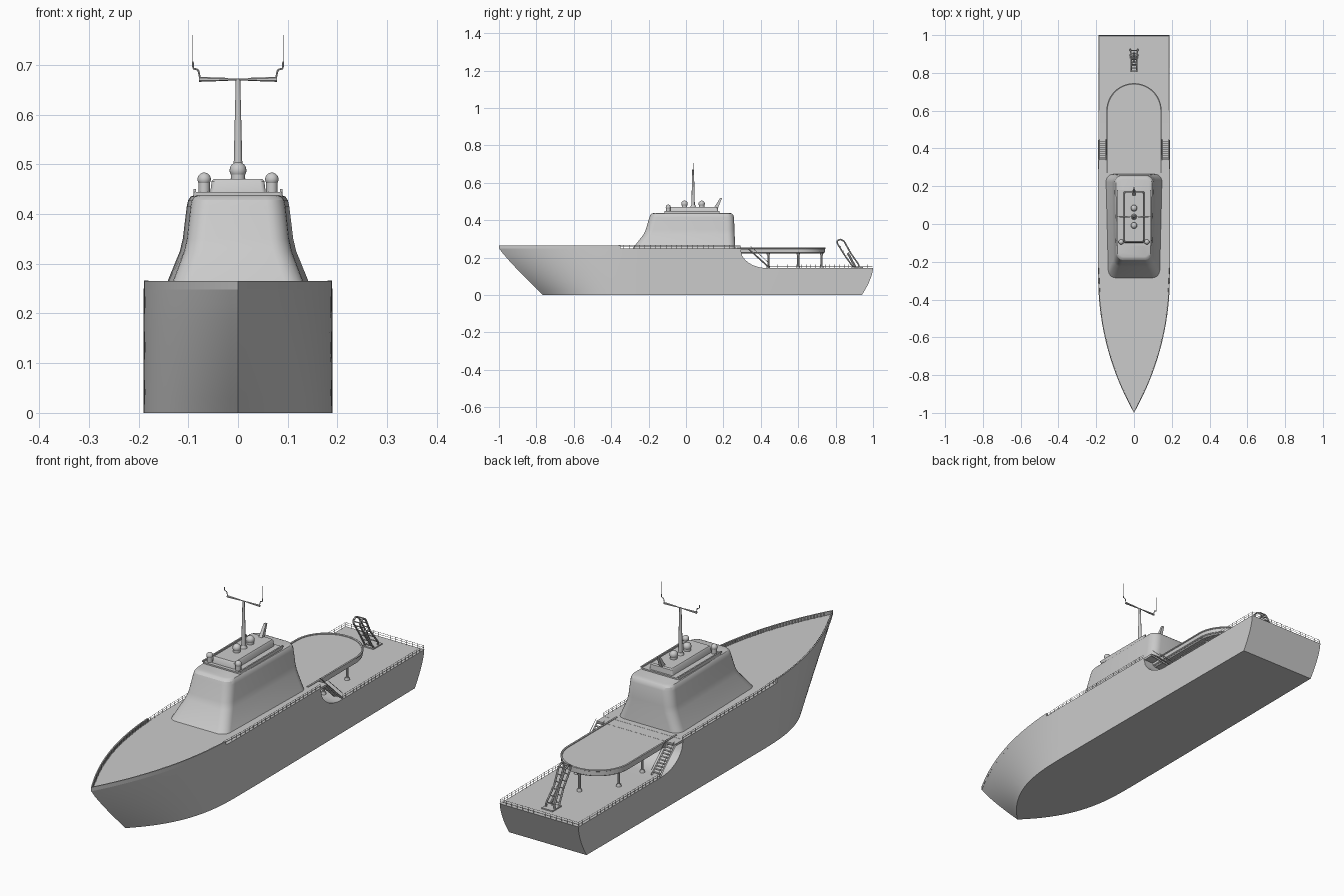
import bpy, bmesh, math
from mathutils import Vector, Matrix

if "Cube" in bpy.data.objects:
    bpy.data.objects.remove(bpy.data.objects["Cube"])


def finish(name, bm, angle=32):
    bmesh.ops.remove_doubles(bm, verts=bm.verts, dist=1e-5)
    bmesh.ops.recalc_face_normals(bm, faces=bm.faces)
    me = bpy.data.meshes.new(name)
    bm.to_mesh(me)
    bm.free()
    ob = bpy.data.objects.new(name, me)
    bpy.context.collection.objects.link(ob)
    bpy.ops.object.select_all(action='DESELECT')
    ob.select_set(True)
    bpy.context.view_layer.objects.active = ob
    bpy.ops.object.shade_smooth_by_angle(angle=math.radians(angle))
    return ob


def loft(name, rings, angle=32):
    bm = bmesh.new()
    vs = [[bm.verts.new(p) for p in r] for r in rings]
    n = len(rings[0])
    for a, b in zip(vs, vs[1:]):
        for i in range(n):
            j = (i + 1) % n
            bm.faces.new((a[i], a[j], b[j], b[i]))
    bm.faces.new(vs[0])
    bm.faces.new(vs[-1])
    return finish(name, bm, angle)


def bar(bm, p, q, r, r2=None, seg=6):
    p, q = Vector(p), Vector(q)
    d = q - p
    m = Matrix.Translation((p + q) / 2) @ d.to_track_quat('Z', 'Y').to_matrix().to_4x4()
    bmesh.ops.create_cone(bm, cap_ends=True, segments=seg, radius1=r,
                          radius2=r if r2 is None else r2, depth=d.length, matrix=m)


def block(bm, lo, hi):
    lo, hi = Vector(lo), Vector(hi)
    bmesh.ops.create_cube(bm, size=1, matrix=Matrix.Translation((lo + hi) / 2) @ Matrix.Diagonal((*(hi - lo), 1)))


def path(bm, pts, r, seg=6):
    for p, q in zip(pts, pts[1:]):
        bar(bm, p, q, r, seg=seg)


def rounded(w, y0, y1, r, z, taper=0.0, n=6):
    pts = []
    for cx, cy, a0 in ((w - r, y1 - r, 0), (r - w, y1 - r, 90), (r - w, y0 + r, 180), (w - r, y0 + r, 270)):
        for i in range(n + 1):
            a = math.radians(a0 + 90 * i / n)
            x, y = cx + r * math.cos(a), cy + r * math.sin(a)
            pts.append((x * (1 - taper * (y1 - y) / (y1 - y0)), y, z))
    return pts


# Hull: sections lofted from bow to stern, with a lower aft deck
def sheer(y):
    q = min(max((y - 0.29) / 0.14, 0), 1)
    return 0.145 + 0.105 * (1 - math.sqrt(1 - (1 - q) ** 2)) if q > 0 else 0.25


def half_width(y, p=2.2):
    t = min(max((y + 1) / 0.75, 0), 1)
    return 0.19 * (1 - (1 - t) ** p)


def section(y):
    right, levels = [], 8
    for k in range(levels + 1):
        z = sheer(y) * (1 - k / levels)
        low = 1 - z / 0.25
        yy = y + 0.235 * low ** 1.1 * max(0, (-0.2 - y) / 0.8)
        yy -= 0.06 * max(0, 1 - z / 0.145) ** 1.6 * max(0, (y - 0.7) / 0.3)
        w = half_width(y, 2.2 + 0.7 * low) - 0.006 * low * max(0, y)
        right.append((w, yy, z))
    return right + [(-x, yy, z) for x, yy, z in reversed(right)]


stations = [-1 + 0.025 * i for i in range(33)] + [-0.1, 0.1, 0.289]
stations += [0.29 + 0.01 * i for i in range(15)] + [0.55, 0.7, 0.8, 0.9, 1.0]
loft("hull", [section(y) for y in stations])

# Bow bulwark with close ribs on the inside
bm = bmesh.new()
edge = [-1 + 0.013 * i for i in range(51)]
for s in (1, -1):
    prev = None
    for y in edge:
        w = half_width(y)
        inner = max(w - 0.005, 0)
        cur = [bm.verts.new((s * x, y, z)) for x, z in ((w, 0.248), (w, 0.265), (inner, 0.265), (inner, 0.248))]
        if prev:
            for i in range(4):
                bm.faces.new((prev[i], prev[(i + 1) % 4], cur[(i + 1) % 4], cur[i]))
        prev = cur
        if y > -0.97:
            block(bm, (s * inner - 0.003, y - 0.001, 0.249), (s * inner + 0.003, y + 0.001, 0.264))
    bm.faces.new(prev)
finish("bow_bulwark", bm)

# Deck railings
bm = bmesh.new()


def rail(a, b, n, h):
    a, b = Vector(a), Vector(b)
    for k in (0.55, 1):
        bar(bm, a + Vector((0, 0, h * k)), b + Vector((0, 0, h * k)), 0.0008, seg=4)
    for i in range(n + 1):
        p = a.lerp(b, i / n)
        bar(bm, p, p + Vector((0, 0, h)), 0.0011, seg=4)


for s in (1, -1):
    rail((s * 0.181, -0.36, 0.249), (s * 0.188, -0.22, 0.249), 5, 0.017)
    rail((s * 0.188, -0.22, 0.249), (s * 0.188, 0.29, 0.249), 18, 0.017)
    rail((s * 0.188, 0.44, 0.144), (s * 0.186, 0.997, 0.144), 22, 0.019)
rail((-0.186, 0.997, 0.144), (0.186, 0.997, 0.144), 14, 0.019)
finish("railings", bm)

# Raised aft platform with a round end and a thick rim
def platform_ring(r, z):
    arc = [(r * math.cos(math.pi * i / 24), 0.6 + r * math.sin(math.pi * i / 24), z) for i in range(25)]
    return [(r, 0.27, z)] + arc + [(-r, 0.27, z)]


loft("aft_platform", [platform_ring(0.132, 0.222), platform_ring(0.143, 0.23), platform_ring(0.143, 0.249)])
bm = bmesh.new()
path(bm, platform_ring(0.142, 0.25)[0:], 0.0045)
path(bm, platform_ring(0.139, 0.228), 0.003)
block(bm, (-0.188, 0.27, 0.24), (0.188, 0.34, 0.2495))
finish("platform_rim", bm)

# Platform posts
bm = bmesh.new()
for x, y in ((0.1, 0.44), (-0.1, 0.44), (0.1, 0.6), (-0.1, 0.6), (0, 0.725)):
    bar(bm, (x, y, 0.144), (x, y, 0.228), 0.0055, seg=10)
    bar(bm, (x, y, 0.144), (x, y, 0.156), 0.011, 0.0075, seg=10)
    bar(bm, (x, y, 0.212), (x, y, 0.226), 0.006, 0.012, seg=10)
finish("platform_posts", bm)

# Stairs on both sides
bm = bmesh.new()
for s in (1, -1):
    for x in (0.148, 0.186):
        bar(bm, (s * x, 0.335, 0.246), (s * x, 0.445, 0.147), 0.004, seg=4)
        bar(bm, (s * x, 0.345, 0.262), (s * x, 0.447, 0.168), 0.0012, seg=4)
    for i in range(10):
        y, z = 0.34 + 0.0105 * i, 0.242 - 0.0095 * i
        block(bm, (s * 0.167 - 0.019, y - 0.005, z - 0.001), (s * 0.167 + 0.019, y + 0.005, z + 0.001))
finish("stairs", bm)

# Superstructure and its roof
cabin = [(0.15, -0.287, 0.264, 0.04, 0.247), (0.118, -0.226, 0.26, 0.04, 0.325),
         (0.112, -0.215, 0.259, 0.04, 0.35), (0.104, -0.196, 0.257, 0.04, 0.415),
         (0.101, -0.191, 0.253, 0.038, 0.428), (0.096, -0.183, 0.247, 0.036, 0.435),
         (0.088, -0.174, 0.238, 0.032, 0.438)]
loft("superstructure", [rounded(*c, taper=0.09) for c in cabin], 25)
loft("roof_deck", [rounded(0.09, -0.115, 0.18, 0.008, z) for z in (0.435, 0.444)])
bm = bmesh.new()
for s in (1, -1):
    block(bm, (s * 0.087 - 0.003, -0.115, 0.444), (s * 0.087 + 0.003, 0.18, 0.45))
finish("roof_rails", bm)
loft("roof_house", [rounded(w, y0, y1, 0.008, z) for w, y0, y1, z in
                    ((0.056, -0.1, 0.172, 0.442), (0.053, -0.097, 0.17, 0.466), (0.049, -0.093, 0.166, 0.471))])

# Radar domes
bm = bmesh.new()
for x, y, z, r in ((0.068, -0.095, 0.47, 0.0135), (-0.068, -0.095, 0.47, 0.0135),
                   (0, -0.008, 0.488, 0.017), (0, 0.084, 0.488, 0.017)):
    bmesh.ops.create_uvsphere(bm, u_segments=20, v_segments=12, radius=r, matrix=Matrix.Translation((x, y, z)))
    bar(bm, (x, y, z - r - 0.014), (x, y, z - 0.004), r * 0.85, seg=20)
finish("radar_domes", bm)

# Mast with yard arms and whip aerials
bm = bmesh.new()
bar(bm, (0, 0.038, 0.468), (0, 0.038, 0.672), 0.0095, 0.0045, 12)
bar(bm, (0, 0.038, 0.468), (0, 0.038, 0.482), 0.016, 0.011, 12)
for s in (1, -1):
    bar(bm, (0, 0.038, 0.671), (s * 0.04, 0.038, 0.671), 0.0022)
    bar(bm, (s * 0.02, 0.038, 0.671), (s * 0.078, 0.038, 0.671), 0.003, 0.005)
    path(bm, [(s * 0.076, 0.038, 0.672), (s * 0.08, 0.038, 0.69), (s * 0.09, 0.038, 0.693),
              (s * 0.091, 0.038, 0.707)], 0.0018)
bar(bm, (0.091, 0.038, 0.7), (0.091, 0.038, 0.76), 0.0006, seg=4)
bar(bm, (-0.091, 0.038, 0.7), (-0.091, 0.038, 0.76), 0.0006, seg=4)
finish("mast", bm)

# Slanted exhaust fin
loft("exhaust_fin", [[(w, y0, z), (w, y1, z), (-w, y1, z), (-w, y0, z)] for w, y0, y1, z in
                     ((0.008, 0.15, 0.172, 0.468), (0.005, 0.182, 0.192, 0.518))])

# Stern crane: two looped side frames with rungs on a base plate
bm = bmesh.new()
block(bm, (-0.026, 0.885, 0.144), (0.026, 0.945, 0.15))
for s in (1, -1):
    path(bm, [(s * 0.02, 0.895, 0.148), (s * 0.012, 0.85, 0.21), (s * 0.016, 0.808, 0.278), (s * 0.016, 0.81, 0.292),
              (s * 0.016, 0.825, 0.298), (s * 0.016, 0.845, 0.288), (s * 0.012, 0.88, 0.225),
              (s * 0.02, 0.922, 0.165), (s * 0.02, 0.925, 0.148)], 0.004)
for i in range(6):
    t = i / 5
    y, z = 0.885 - 0.075 * t, 0.16 + 0.125 * t
    bar(bm, (-0.016, y, z), (0.016, y, z), 0.0028)
    bar(bm, (-0.016, y + 0.034, z + 0.006), (0.016, y + 0.034, z + 0.006), 0.0028)
bar(bm, (0, 0.905, 0.15), (0, 0.865, 0.225), 0.006, seg=8)
finish("stern_crane", bm)
